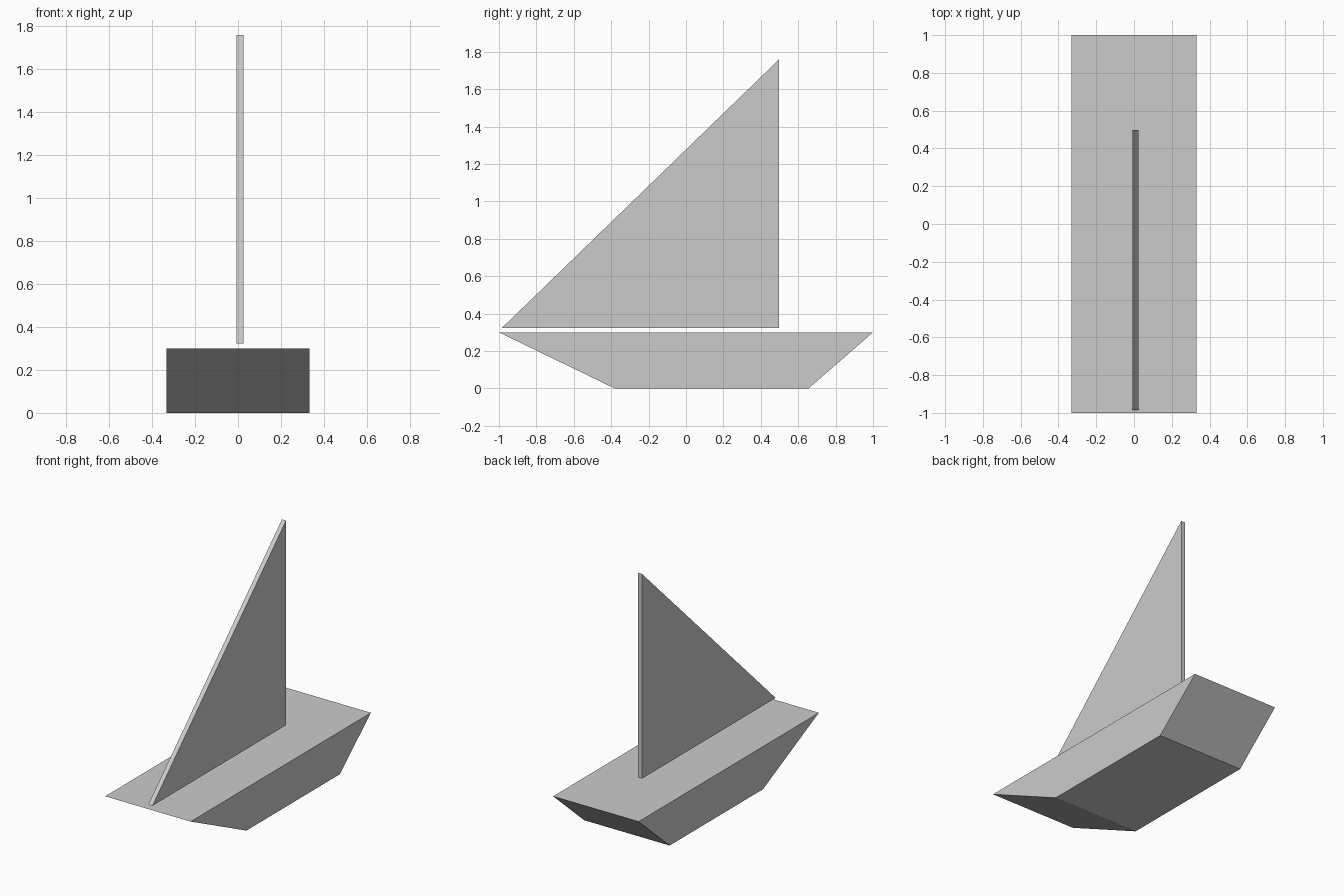
import bpy, bmesh
from mathutils import Vector

if "Cube" in bpy.data.objects:
    bpy.data.objects.remove(bpy.data.objects["Cube"])


def extrude_profile(name, profile, x0, x1):
    """Closed solid from a (y, z) side profile, extruded from x0 to x1."""
    bm = bmesh.new()
    face = bm.faces.new([bm.verts.new((x0, y, z)) for y, z in profile])
    ext = bmesh.ops.extrude_face_region(bm, geom=[face], use_keep_orig=True)
    moved = [v for v in ext["geom"] if isinstance(v, bmesh.types.BMVert)]
    bmesh.ops.translate(bm, verts=moved, vec=Vector((x1 - x0, 0, 0)))
    bmesh.ops.recalc_face_normals(bm, faces=bm.faces)
    mesh = bpy.data.meshes.new(name)
    bm.to_mesh(mesh)
    bm.free()
    obj = bpy.data.objects.new(name, mesh)
    bpy.context.collection.objects.link(obj)
    return obj


# Hull: flat deck with raked bow and stern
extrude_profile("hull", [(-1, 0.3), (-0.38, 0), (0.655, 0), (1, 0.3)], -0.332, 0.332)

# Sail: thin triangular slab floating just above the deck
extrude_profile("sail", [(-0.985, 0.323), (0.498, 0.323), (0.498, 1.76)], -0.007, 0.025)
